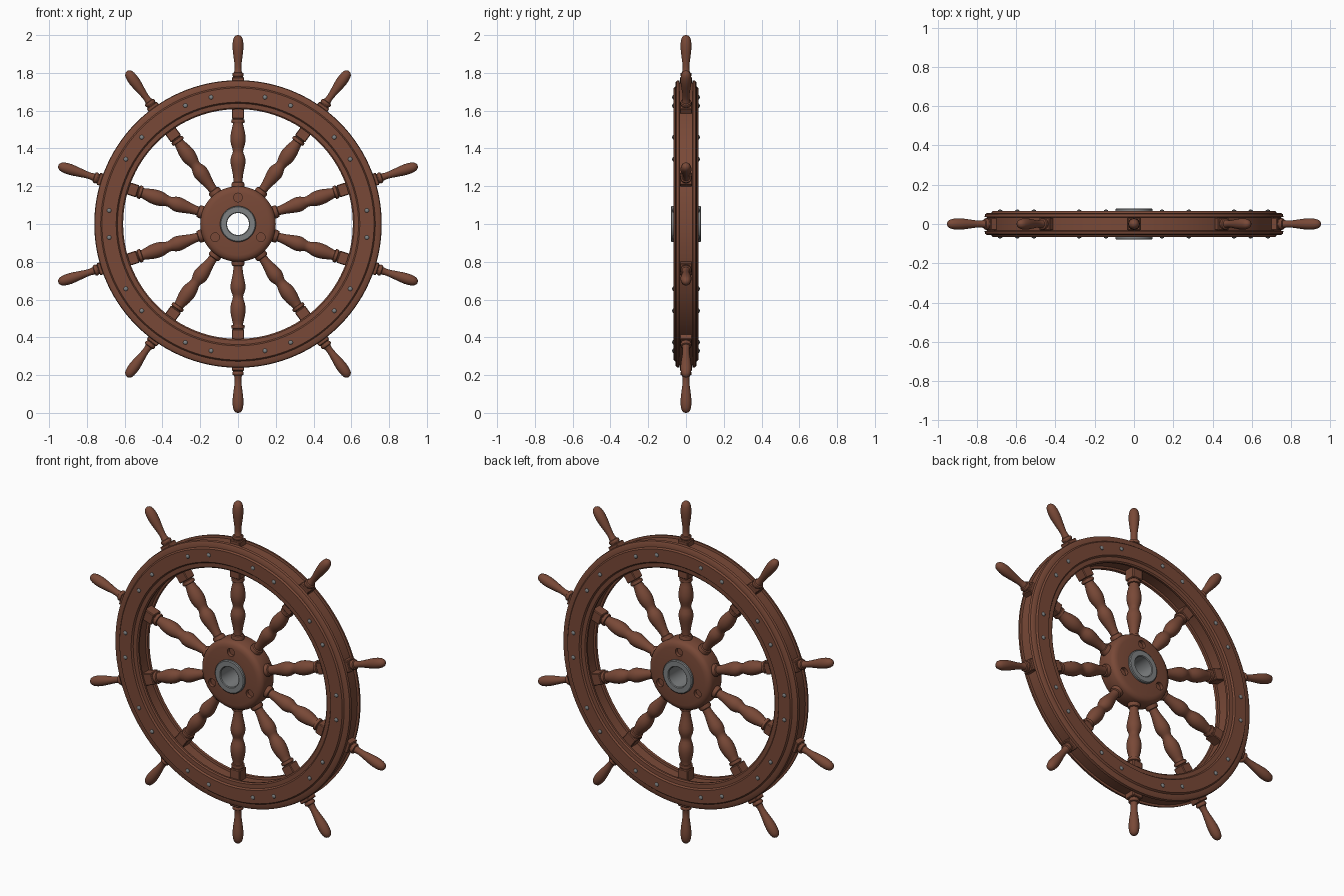
import bpy, bmesh, math
from mathutils import Matrix, Vector

if "Cube" in bpy.data.objects:
    bpy.data.objects.remove(bpy.data.objects["Cube"])

CENTRE = Matrix.Translation((0, 0, 1))


def material(name, rgb):
    m = bpy.data.materials.new(name)
    m.diffuse_color = (*rgb, 1)
    m.use_nodes = True
    m.node_tree.nodes["Principled BSDF"].inputs["Base Color"].default_value = m.diffuse_color
    return m


WOOD = material("brown_wood", (0.19, 0.066, 0.038))
METAL = material("grey_metal", (0.21, 0.22, 0.225))


def finish(name, bm, mat, angle=35):
    bmesh.ops.recalc_face_normals(bm, faces=bm.faces)
    me = bpy.data.meshes.new(name)
    bm.to_mesh(me)
    bm.free()
    me.materials.append(mat)
    shade(me, angle)
    ob = bpy.data.objects.new(name, me)
    bpy.context.collection.objects.link(ob)
    return ob


def shade(me, angle=35):
    for p in me.polygons:
        p.use_smooth = True
    me.set_sharp_from_angle(angle=math.radians(angle))


def lathe(bm, profile, n, matrix, closed):
    """Turn (radius, height) points round z, then place by matrix."""
    rings = []
    for r, h in profile:
        rings.append([bm.verts.new(matrix @ Vector((r * math.cos(2 * math.pi * i / n),
                                                    r * math.sin(2 * math.pi * i / n), h)))
                      for i in range(n)])
    pairs = list(zip(rings, rings[1:] + rings[:1])) if closed else list(zip(rings, rings[1:]))
    for a, b in pairs:
        for i in range(n):
            j = (i + 1) % n
            bm.faces.new((a[i], a[j], b[j], b[i]))
    if not closed:
        bm.faces.new(rings[0])
        bm.faces.new(rings[-1])


def spin(deg):
    return CENTRE @ Matrix.Rotation(math.radians(deg), 4, 'Y')


# local z -> world -y, so lathes turn about the axle
AXLE = CENTRE @ Matrix.Rotation(math.pi / 2, 4, 'X')


def both_sides(half):
    return half + [(r, -h) for r, h in reversed(half)]


# rim: stepped face plates with a recessed middle layer, inside and outside
bm = bmesh.new()
lathe(bm, both_sides([(0.622, 0.034), (0.61, 0.036), (0.608, 0.050), (0.615, 0.056), (0.638, 0.057),
                      (0.645, 0.066), (0.72, 0.066), (0.727, 0.057), (0.748, 0.056),
                      (0.758, 0.050), (0.761, 0.036), (0.748, 0.034)]), 120, AXLE, True)
finish("rim", bm, WOOD, 30)

# hub with rounded edges
bm = bmesh.new()
lathe(bm, both_sides([(0.07, 0.066), (0.165, 0.066), (0.182, 0.062), (0.194, 0.053), (0.2, 0.04)]),
      80, AXLE, True)
hub = finish("hub", bm, WOOD)

# three counterbored holes on each hub face
bm = bmesh.new()
for deg in (0, 120, 240):
    for s in (-1, 1):
        bmesh.ops.create_cone(bm, cap_ends=True, segments=24, radius1=0.023, radius2=0.023, depth=0.04,
                              matrix=spin(deg) @ Matrix.Translation((0, s * 0.066, 0.14))
                              @ Matrix.Rotation(math.pi / 2, 4, 'X'))
cutter = finish("hole_cutter", bm, WOOD)
cutter.hide_render = True
mod = hub.modifiers.new("holes", 'BOOLEAN')
mod.object = cutter
mod.operation = 'DIFFERENCE'
mod.solver = 'EXACT'
bpy.context.view_layer.objects.active = hub
bpy.ops.object.modifier_apply(modifier=mod.name)
bpy.data.objects.remove(cutter)
shade(hub.data)

# metal axle bushing
bm = bmesh.new()
lathe(bm, both_sides([(0.058, 0.076), (0.062, 0.08), (0.09, 0.08), (0.095, 0.076)]), 64, AXLE, True)
finish("axle_bushing", bm, METAL)

# turned spoke, square block through the rim, and handle
SPOKE = [(0.034, 0.18), (0.034, 0.212), (0.031, 0.22), (0.024, 0.223), (0.024, 0.235), (0.027, 0.26),
         (0.033, 0.29), (0.038, 0.315), (0.040, 0.335), (0.037, 0.355), (0.030, 0.372), (0.027, 0.385),
         (0.030, 0.400), (0.036, 0.418), (0.040, 0.44), (0.040, 0.46), (0.037, 0.485), (0.031, 0.51),
         (0.027, 0.528), (0.027, 0.534), (0.034, 0.536), (0.036, 0.544), (0.034, 0.552), (0.029, 0.555),
         (0.029, 0.58)]
HANDLE = [(0.026, 0.76), (0.026, 0.782), (0.029, 0.786), (0.030, 0.793), (0.028, 0.799), (0.021, 0.802),
          (0.018, 0.815), (0.0175, 0.83), (0.019, 0.85), (0.023, 0.88), (0.027, 0.91), (0.029, 0.935),
          (0.0285, 0.955), (0.026, 0.973), (0.021, 0.988), (0.012, 0.997), (0.004, 1.0)]
for k in range(10):
    m = spin(36 * k)
    bm = bmesh.new()
    lathe(bm, SPOKE, 24, m, False)
    finish(f"spoke_{k + 1}", bm, WOOD)
    bm = bmesh.new()
    lathe(bm, HANDLE, 24, m, False)
    finish(f"handle_{k + 1}", bm, WOOD)
    bm = bmesh.new()
    bmesh.ops.create_cube(bm, size=1, matrix=m @ Matrix.Translation((0, 0, 0.668))
                          @ Matrix.Diagonal((0.066, 0.066, 0.22, 1)))
    bmesh.ops.bevel(bm, geom=bm.edges[:], offset=0.004, segments=1, affect='EDGES')
    finish(f"spoke_block_{k + 1}", bm, WOOD, 20)

# domed bolts, a pair beside each spoke, on both faces
bm = bmesh.new()
DOME = [(0.0115, 0.06), (0.0115, 0.068), (0.009, 0.071), (0.004, 0.073)]
for k in range(10):
    for off in (-12, 12):
        for flip in (0, math.pi):
            place = (spin(36 * k + off) @ Matrix.Translation((0, 0, 0.686))
                     @ Matrix.Rotation(math.pi / 2 + flip, 4, 'X'))
            lathe(bm, DOME, 14, place, False)
finish("rim_bolts", bm, METAL)
